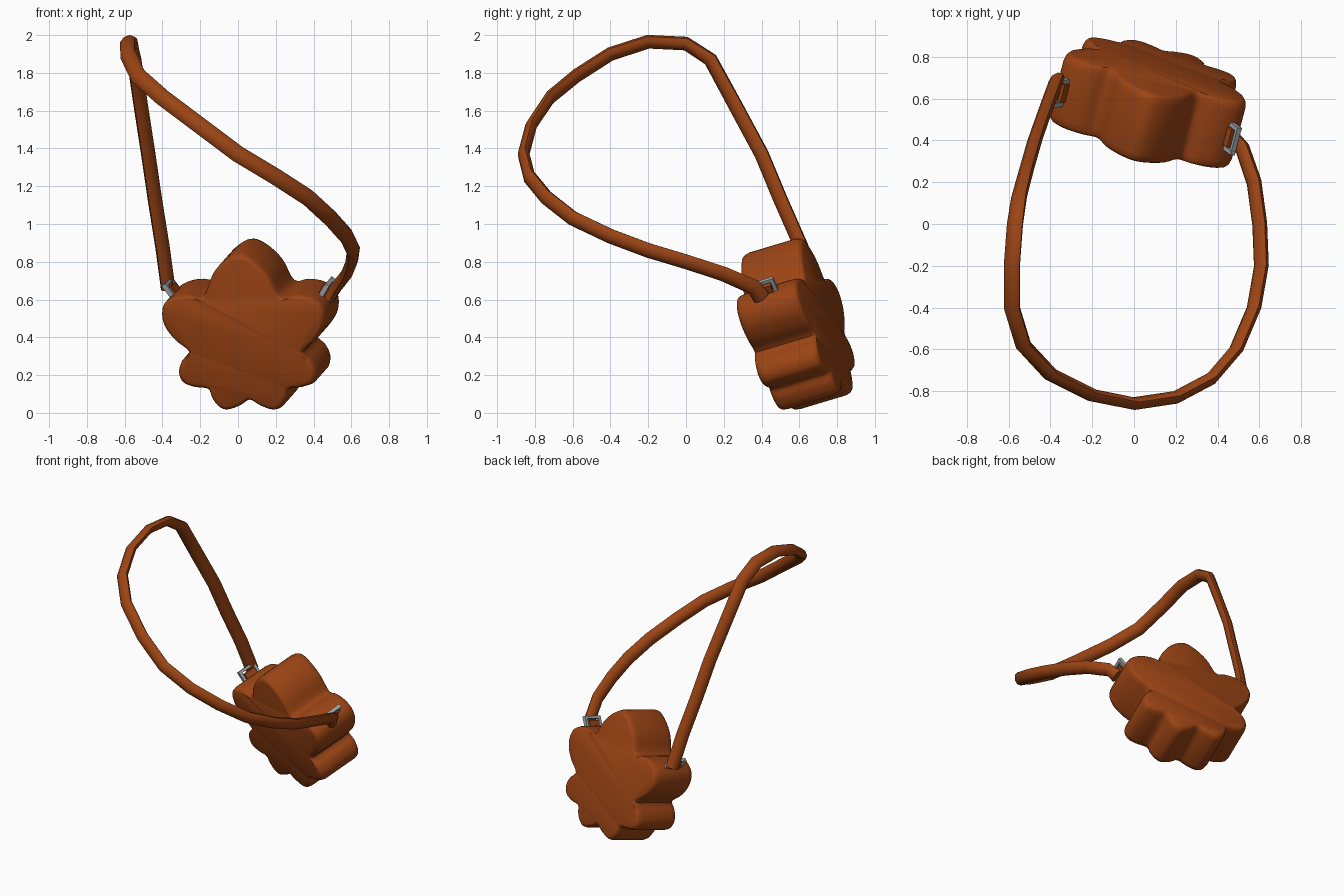
import bpy, bmesh, math
from mathutils import Vector, Matrix

if "Cube" in bpy.data.objects:
    bpy.data.objects.remove(bpy.data.objects["Cube"])


def material(name, rgb):
    m = bpy.data.materials.new(name)
    m.diffuse_color = (*rgb, 1)
    m.use_nodes = True
    m.node_tree.nodes["Principled BSDF"].inputs["Base Color"].default_value = m.diffuse_color
    return m


LEATHER = material("brown leather", (0.33, 0.058, 0.007))
METAL = material("grey metal", (0.36, 0.38, 0.40))

# Tilted frame of the bag: U across, V up the flower, N through the thickness
N = Vector((0.248, 0.929, 0.279)).normalized()
U = Vector((0.966, -0.258, 0)).normalized()
V = U.cross(N).normalized()
if V.z < 0:
    V = -V
C = Vector((0.073, 0.575, 0.466))


def at(u, v, w):
    return C + U * u + V * v + N * w


def finish(bm, name, mat, angle):
    bmesh.ops.recalc_face_normals(bm, faces=bm.faces)
    me = bpy.data.meshes.new(name)
    bm.to_mesh(me)
    bm.free()
    ob = bpy.data.objects.new(name, me)
    bpy.context.collection.objects.link(ob)
    me.materials.append(mat)
    bpy.ops.object.select_all(action='DESELECT')
    ob.select_set(True)
    bpy.context.view_layer.objects.active = ob
    bpy.ops.object.shade_smooth_by_angle(angle=math.radians(angle))
    return ob


def loft(rings, name, mat, angle):
    bm = bmesh.new()
    vs = [[bm.verts.new(p) for p in r] for r in rings]
    n = len(vs[0])
    for a, b in zip(vs, vs[1:]):
        for i in range(n):
            j = (i + 1) % n
            bm.faces.new((a[i], a[j], b[j], b[i]))
    bm.faces.new(vs[0])
    bm.faces.new(vs[-1])
    return finish(bm, name, mat, angle)


def catmull(a, b, c, d, t):
    return 0.5 * (2 * b + (c - a) * t + (2 * a - 5 * b + 4 * c - d) * t * t
                  + (3 * b - a - 3 * c + d) * t ** 3)


# Flower bag body: half outline, mirrored and smoothed
half = [(0, .437), (.08, .40), (.155, .32), (.212, .205), (.29, .212), (.37, .2),
        (.43, .16), (.45, .10), (.435, .03), (.385, -.04), (.315, -.105),
        (.36, -.16), (.38, -.22), (.36, -.275), (.30, -.30), (.225, -.312),
        (.205, -.364), (.17, -.412), (.125, -.427), (.06, -.405), (0, -.372)]
pts = [Vector(p) for p in half + [(-u, v) for u, v in half[-2:0:-1]]]
n = len(pts)
outline = [catmull(pts[i - 1], pts[i], pts[(i + 1) % n], pts[(i + 2) % n], k / 4)
           for i in range(n) for k in range(4)]
H = 0.175
layers = [(-H, .93), (-H + .006, .962), (-H + .018, .985), (-H + .045, 1)]
layers += [(-w, s) for w, s in reversed(layers)]
loft([[at(p.x * s, p.y * s, w) for p in outline] for w, s in layers],
     "flower_bag_body", LEATHER, 40)

# Shoulder strap: flattened tube along a spatial loop
path = [Vector(p) for p in [
    (.485, .40, .61), (.52, .36, .665), (.575, .2, .735), (.602, 0, .80), (.61, -.2, .86),
    (.575, -.4, .935), (.49, -.6, 1.03), (.37, -.74, 1.14), (.2, -.83, 1.25),
    (0, -.86, 1.37), (-.2, -.82, 1.52), (-.4, -.72, 1.67), (-.53, -.58, 1.785),
    (-.585, -.4, 1.90), (-.585, -.2, 1.965), (-.57, 0, 1.955), (-.55, .13, 1.87),
    (-.515, .26, 1.63), (-.475, .4, 1.37), (-.44, .5, 1.13), (-.40, .61, .88),
    (-.37, .69, .66)]]
hub = Vector((0, 0, 1.2))
rings = []
for i, p in enumerate(path):
    t = (path[min(i + 1, len(path) - 1)] - path[max(i - 1, 0)]).normalized()
    side = t.cross(p - hub).normalized()
    out = side.cross(t)
    rings.append([p + side * .045 * math.cos(a) + out * .031 * math.sin(a)
                  for a in (k * math.pi / 4 for k in range(8))])
loft(rings, "shoulder_strap", LEATHER, 50)


def box(bm, centre, axes, size):
    m = Matrix([axes[0] * size[0], axes[1] * size[1], axes[2] * size[2]]).transposed().to_4x4()
    m.translation = centre
    bmesh.ops.create_cube(bm, size=1, matrix=m)


# Metal buckle frames and leather tabs on both upper side petals
for s, name in ((1, "right"), (-1, "left")):
    out = (U * s * .55 + V * .83).normalized()
    flat = out.cross(N).normalized()
    axes = (N, out, flat)
    mid = at(s * .425, .205, 0)
    bm = bmesh.new()
    for d in (-1, 1):
        box(bm, mid + N * d * .06, axes, (.02, .085, .026))
        box(bm, mid + out * d * .033, axes, (.12, .018, .024))
    finish(bm, name + "_buckle", METAL, 30)
    bm = bmesh.new()
    box(bm, mid - out * .035, axes, (.09, .09, .04))
    finish(bm, name + "_tab", LEATHER, 30)
